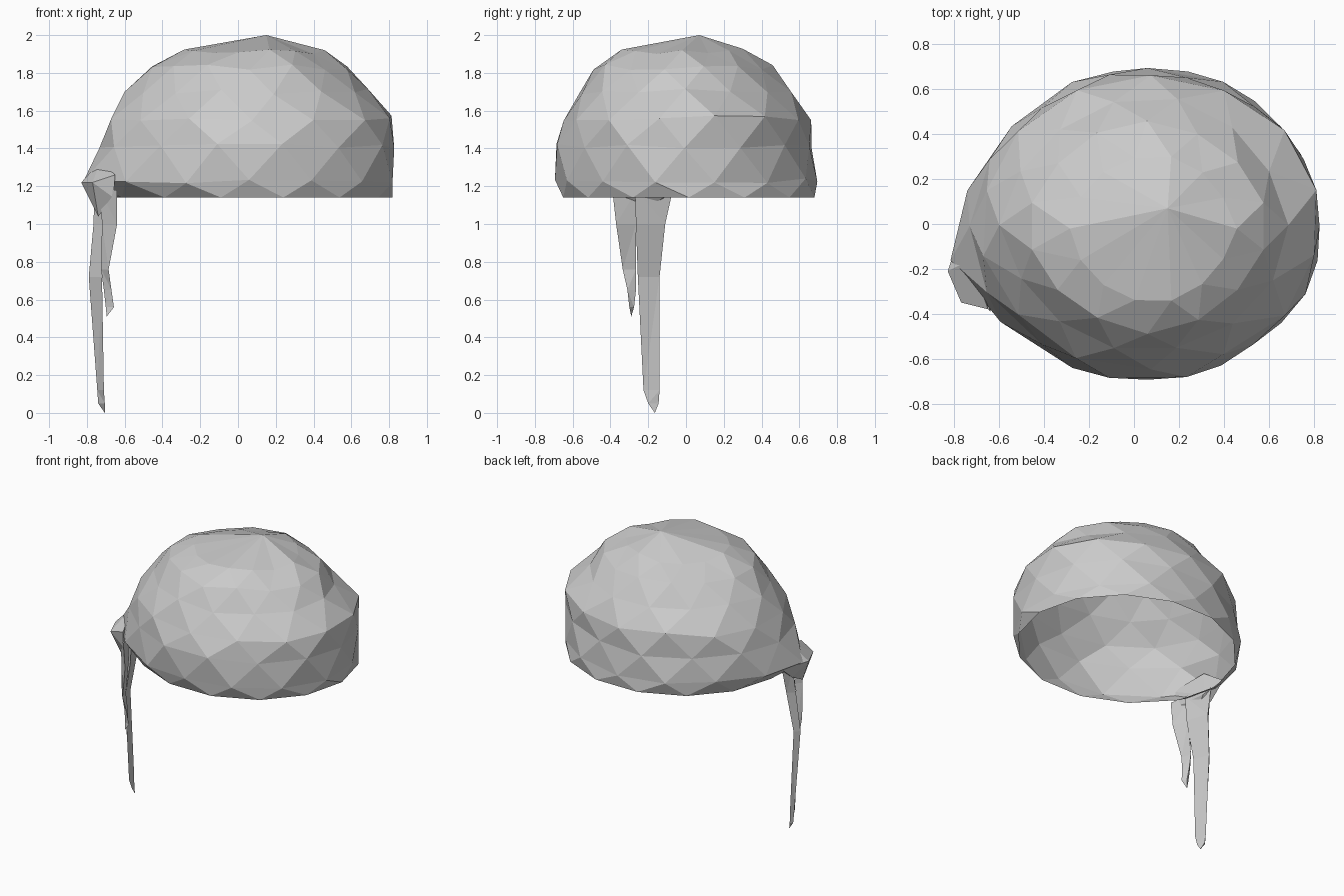
import bpy, bmesh, math, random
from mathutils import Vector

if "Cube" in bpy.data.objects:
    bpy.data.objects.remove(bpy.data.objects["Cube"])

random.seed(4)
SIDES = 14


def finish(bm, name, closed):
    if closed:
        bmesh.ops.recalc_face_normals(bm, faces=bm.faces)
    me = bpy.data.meshes.new(name)
    bm.to_mesh(me)
    bm.free()
    ob = bpy.data.objects.new(name, me)
    bpy.context.collection.objects.link(ob)
    return ob


# Cloth dome: staggered triangulated rings (z, xmin, xmax, ymin, ymax), open below
RINGS = [
    (1.14, -0.66, 0.81, -0.66, 0.69),
    (1.23, -0.70, 0.82, -0.70, 0.69),
    (1.41, -0.70, 0.825, -0.69, 0.67),
    (1.56, -0.68, 0.83, -0.65, 0.66),
    (1.70, -0.59, 0.69, -0.58, 0.57),
    (1.83, -0.47, 0.59, -0.48, 0.46),
    (1.915, -0.28, 0.45, -0.35, 0.31),
]
bm = bmesh.new()
rows = []
for k, (z, x0, x1, y0, y1) in enumerate(RINGS):
    row = []
    for i in range(SIDES):
        a = 2 * math.pi * (i + 0.5 * (k % 2)) / SIDES
        # upper rings are slightly flattened on the diagonals
        s = 1.01 - (0.045 * abs(math.sin(2 * a)) if k >= 4 else 0)
        x = (x0 + x1) / 2 + (x1 - x0) / 2 * math.cos(a) * s
        y = (y0 + y1) / 2 + (y1 - y0) / 2 * math.sin(a) * s
        # slight cloth wrinkles
        f = 1 + random.uniform(-0.02, 0.012) * (k > 0)
        p = Vector((x * f, y * f, z + random.uniform(-0.015, 0.015) * (k > 0)))
        # cloth drawn out towards the knot
        if x < -0.5:
            pull = max(0, 1 - abs(y + 0.16) / 0.55) * max(0, 1 - abs(z - 1.23) / 0.28)
            p.x -= 0.13 * pull * (0.3 if k == 0 else 1)
        p.x = min(p.x, 0.83)
        row.append(bm.verts.new(p))
    rows.append(row)
for k in range(len(rows) - 1):
    lo, hi = rows[k], rows[k + 1]
    for i in range(SIDES):
        j = (i + 1) % SIDES
        if k % 2 == 0:
            bm.faces.new((lo[i], lo[j], hi[i]))
            bm.faces.new((lo[j], hi[j], hi[i]))
        else:
            bm.faces.new((lo[i], hi[j], hi[i]))
            bm.faces.new((lo[i], lo[j], hi[j]))
top = bm.verts.new((0.15, 0.07, 2.0))
for i in range(SIDES):
    bm.faces.new((rows[-1][i], rows[-1][(i + 1) % SIDES], top))
finish(bm, "cloth_cap", False)

# Knot: faceted lump on the left side
bm = bmesh.new()
for p in [(-0.83, -0.21, 1.22), (-0.77, -0.35, 1.22), (-0.65, -0.38, 1.26),
          (-0.73, -0.16, 1.33), (-0.76, 0.00, 1.22), (-0.76, -0.12, 1.12),
          (-0.74, -0.27, 1.04), (-0.66, -0.36, 1.14), (-0.69, -0.12, 1.14)]:
    bm.verts.new(p)
bmesh.ops.convex_hull(bm, input=bm.verts)
finish(bm, "knot", True)


# Tails: thin creased strips, front edge inward (z, xout, xin, yfront, yback)
def tail(name, sections, tip):
    bm = bmesh.new()
    loops = []
    for z, xo, xi, ya, yb in sections:
        loops.append([bm.verts.new(p) for p in
                      ((xo, ya + (yb - ya) * 0.7, z), (xi, ya, z),
                       (xo + (xi - xo) * 0.45, yb, z))])
    for a, b in zip(loops, loops[1:]):
        for i in range(3):
            j = (i + 1) % 3
            bm.faces.new((a[i], a[j], b[j], b[i]))
    t = bm.verts.new(tip)
    for i in range(3):
        bm.faces.new((loops[-1][i], loops[-1][(i + 1) % 3], t))
    bm.faces.new(loops[0])
    bmesh.ops.triangulate(bm, faces=bm.faces)
    finish(bm, name, True)


tail("long_tail", [(1.18, -0.76, -0.66, -0.27, -0.07),
                   (1.00, -0.765, -0.67, -0.265, -0.11),
                   (0.72, -0.79, -0.72, -0.255, -0.14),
                   (0.12, -0.745, -0.71, -0.225, -0.14),
                   (0.05, -0.74, -0.705, -0.20, -0.145)], (-0.705, -0.165, 0.0))
tail("short_tail", [(1.18, -0.73, -0.64, -0.39, -0.26),
                    (1.00, -0.72, -0.64, -0.37, -0.265),
                    (0.76, -0.725, -0.685, -0.335, -0.265),
                    (0.65, -0.71, -0.67, -0.31, -0.265),
                    (0.56, -0.70, -0.657, -0.30, -0.275)], (-0.695, -0.29, 0.51))
